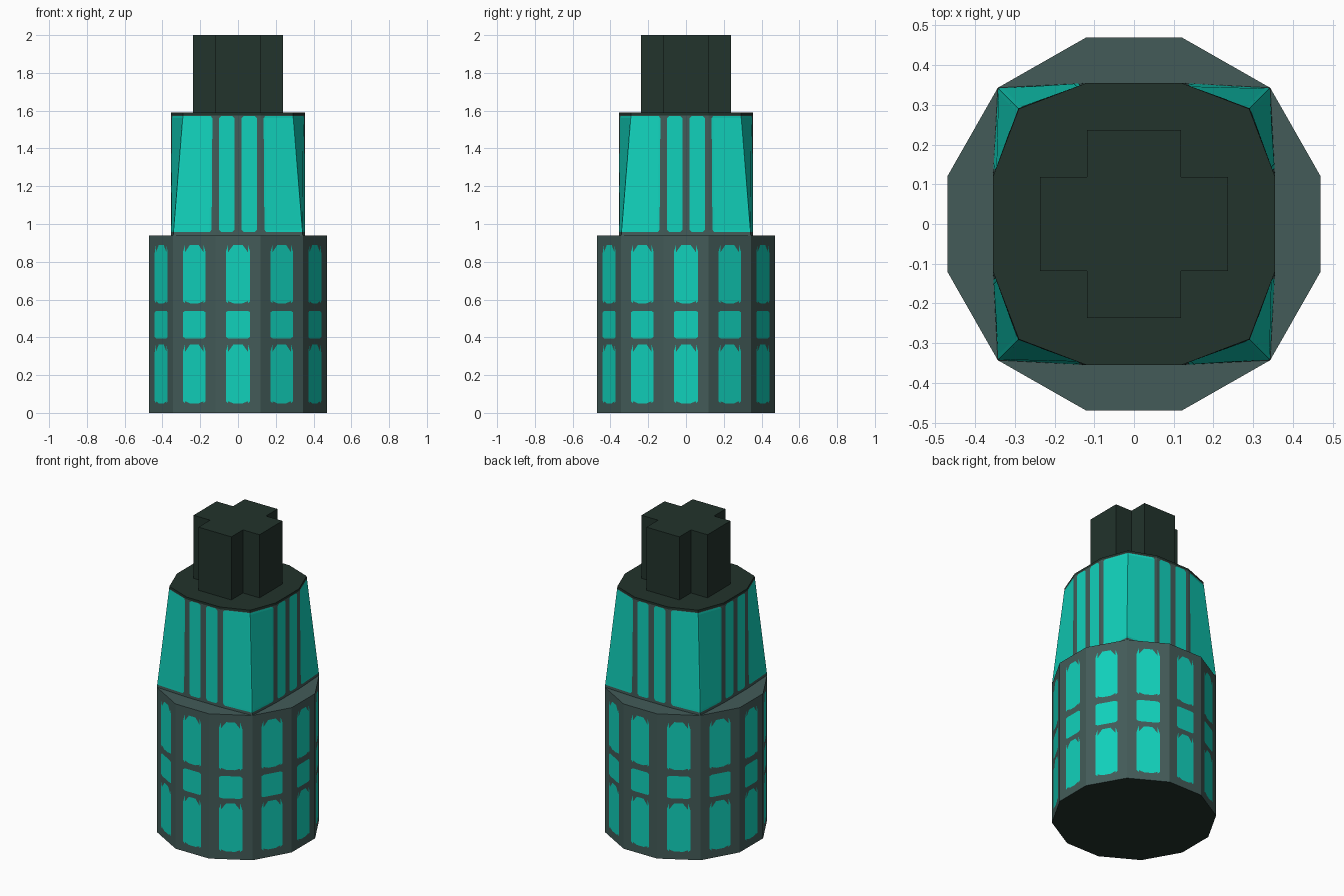
import bpy, bmesh
from mathutils import Vector

if "Cube" in bpy.data.objects:
    bpy.data.objects.remove(bpy.data.objects["Cube"])


def material(name, rgb):
    m = bpy.data.materials.new(name)
    m.diffuse_color = (*rgb, 1)
    m.use_nodes = True
    m.node_tree.nodes["Principled BSDF"].inputs["Base Color"].default_value = m.diffuse_color
    return m


MATS = [material("grey_green_wall", (0.056, 0.105, 0.098)),
        material("teal_glass", (0.0056, 0.64, 0.50)),
        material("dark_green_roof", (0.016, 0.033, 0.025))]
WALL, GLASS, ROOF = 0, 1, 2


def finish(name, bm):
    bmesh.ops.remove_doubles(bm, verts=bm.verts, dist=1e-5)
    me = bpy.data.meshes.new(name)
    bm.to_mesh(me)
    bm.free()
    for m in MATS:
        me.materials.append(m)
    ob = bpy.data.objects.new(name, me)
    bpy.context.collection.objects.link(ob)
    return ob


def ring(half, r, c):
    """Twelve-sided outline, counter-clockwise, starting on the front side."""
    pts = []
    for x, y in ((-half, -r), (half, -r), (c, -c)):
        pts.append([x, y])
    out = []
    for k in range(4):
        out += [tuple(p) for p in pts]
        pts = [[-y, x] for x, y in pts]
    return out


def add_face(bm, pts, mat):
    bm.faces.new([bm.verts.new(p) for p in pts]).material_index = mat


def facet(bm, b0, b1, t1, t0, z0, z1, panels, band=None):
    """Wall facet cut into a grid; panels = (u0, u1, z0, z1, cu, cbottom, ctop)."""
    def P(u, z):
        v = (z - z0) / (z1 - z0)
        p = Vector(b0).lerp(Vector(b1), u).lerp(Vector(t0).lerp(Vector(t1), u), v)
        return (p.x, p.y, z)
    us, zs = {0.0, 1.0}, {z0, z1}
    if band:
        zs.add(band)
    for a, b, lo, hi, cu, cb, ct in panels:
        us |= {a, b, a + cu, b - cu}
        zs |= {lo, hi, lo + cb, hi - ct}
    us = sorted({round(u, 5) for u in us})
    zs = sorted({round(z, 5) for z in zs})
    for ua, ub in zip(us, us[1:]):
        for za, zb in zip(zs, zs[1:]):
            u, z = (ua + ub) / 2, (za + zb) / 2
            q = [P(ua, za), P(ub, za), P(ub, zb), P(ua, zb)]
            base = ROOF if band and z > band else WALL
            hit = [p for p in panels if p[0] < u < p[1] and p[2] < z < p[3]]
            if not hit:
                add_face(bm, q, base)
                continue
            a, b, lo, hi, cu, cb, ct = hit[0]
            left = u < a + cu and a > 0
            right = u > b - cu and b < 1
            low, high = z < lo + cb, z > hi - ct
            if (left or right) and (low or high):
                # clipped panel corner: i is the corner left in wall colour
                i = (0 if left else 1) if low else (3 if left else 2)
                add_face(bm, [q[i], q[(i + 1) % 4], q[i - 1]], base)
                add_face(bm, [q[(i + 1) % 4], q[(i + 2) % 4], q[i - 1]], GLASS)
            else:
                add_face(bm, q, GLASS)


# Lower drum with three rows of windows on every facet
low = ring(0.12, 0.47, 0.343)
bm = bmesh.new()
u0, u1, cu = 0.23, 0.77, 0.17
windows = [(u0, u1, 0.05, 0.363, cu, 0.012, 0.04),
           (u0, u1, 0.395, 0.54, 0.05, 0.008, 0.008),
           (u0, u1, 0.58, 0.89, cu, 0.012, 0.04)]
windows = [(a, b, lo, hi, c, cb, ct) for a, b, lo, hi, c, cb, ct in windows]
for i in range(12):
    a, b = low[i], low[(i + 1) % 12]
    facet(bm, a, b, b, a, 0.0, 0.94, windows)
add_face(bm, [(x, y, 0.94) for x, y in low], WALL)
add_face(bm, [(x, y, 0.0) for x, y in reversed(low)], ROOF)
finish("lower_drum", bm)

# Upper block: wide corners at the foot tapering to the roof
foot, head = ring(0.12, 0.355, 0.343), ring(0.12, 0.355, 0.29)
bm = bmesh.new()
Z0, Z1 = 0.957, 1.572
centre = [(0.08, 0.42, Z0, Z1, 0.05, 0.012, 0.012),
          (0.58, 0.92, Z0, Z1, 0.05, 0.012, 0.012)]
after = [(0.09, 1.0, Z0, Z1, 0.05, 0.012, 0.012)]
before = [(0.0, 0.91, Z0, Z1, 0.05, 0.012, 0.012)]
for i in range(12):
    j = (i + 1) % 12
    facet(bm, foot[i], foot[j], head[j], head[i], 0.94, 1.59,
          (centre, after, before)[i % 3], band=1.575)
add_face(bm, [(x, y, 1.59) for x, y in head], ROOF)
finish("upper_block", bm)

# Cross-shaped top tower
bm = bmesh.new()
w, r = 0.118, 0.237
cross, pts = [], [(-w, -r), (w, -r), (w, -w)]
for k in range(4):
    cross += pts
    pts = [(-y, x) for x, y in pts]
for i in range(12):
    (ax, ay), (bx, by) = cross[i], cross[(i + 1) % 12]
    add_face(bm, [(ax, ay, 1.59), (bx, by, 1.59), (bx, by, 2.0), (ax, ay, 2.0)], ROOF)
add_face(bm, [(x, y, 2.0) for x, y in cross], ROOF)
finish("cross_tower", bm)
